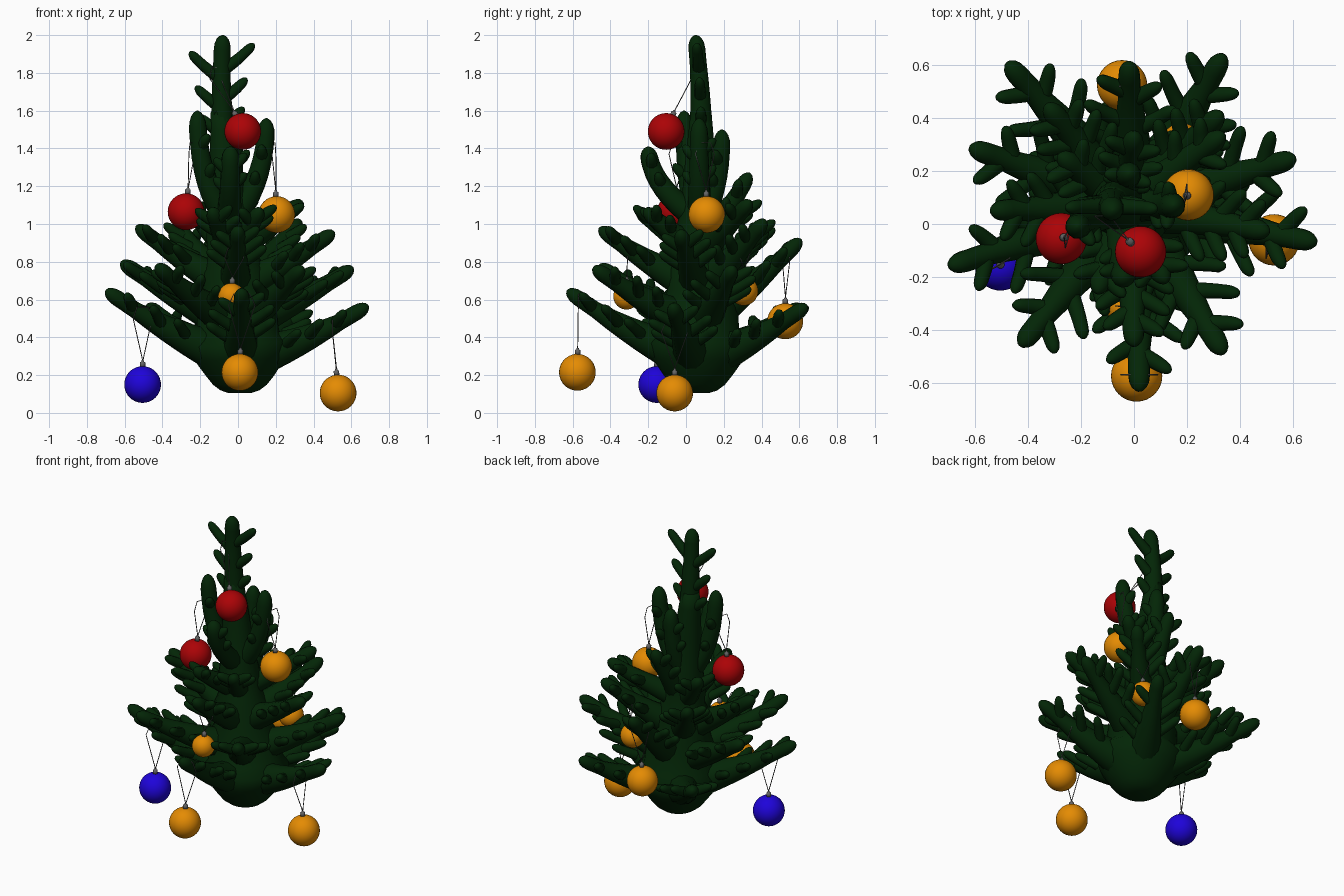
import bpy, bmesh, math
from mathutils import Vector as V

if "Cube" in bpy.data.objects:
    bpy.data.objects.remove(bpy.data.objects["Cube"])

def material(name, rgb):
    m = bpy.data.materials.new(name)
    m.diffuse_color = (*rgb, 1)
    m.use_nodes = True
    m.node_tree.nodes["Principled BSDF"].inputs["Base Color"].default_value = m.diffuse_color
    return m

GREEN = material("dark_green", (0.001, 0.019, 0.002))
RED = material("red", (0.41, 0.001, 0.002))
GOLD = material("golden_orange", (0.78, 0.26, 0.001))
BLUE = material("blue", (0.013, 0.001, 0.70))
GREY = material("grey_metal", (0.13, 0.13, 0.13))

def finish(bm, name, mat):
    bmesh.ops.recalc_face_normals(bm, faces=bm.faces)
    for f in bm.faces:
        f.smooth = True
    me = bpy.data.meshes.new(name)
    bm.to_mesh(me)
    bm.free()
    me.materials.append(mat)
    ob = bpy.data.objects.new(name, me)
    bpy.context.collection.objects.link(ob)
    return ob

def bezier(a, b, c, u):
    return a * (1 - u) ** 2 + b * 2 * u * (1 - u) + c * u * u

def tube(bm, pts, radii, sides=12):
    """Sweep a circle of varying radius along a path and close both ends."""
    rings, ref = [], None
    for i, p in enumerate(pts):
        t = (pts[min(i + 1, len(pts) - 1)] - pts[max(i - 1, 0)]).normalized()
        if ref is None:
            ref = t.orthogonal()
        ref = (ref - t * ref.dot(t)).normalized()
        other = t.cross(ref)
        rings.append([bm.verts.new(p + (ref * math.cos(k * math.tau / sides)
                      + other * math.sin(k * math.tau / sides)) * radii[i]) for k in range(sides)])
    for r, s in zip(rings, rings[1:]):
        for k in range(sides):
            bm.faces.new((r[k], r[(k + 1) % sides], s[(k + 1) % sides], s[k]))
    bm.faces.new(rings[0])
    bm.faces.new(rings[-1])

def limb(bm, a, b, c, r0, r1, n=9, sides=12):
    """Tapering curved limb with a rounded tip."""
    us = [i / n for i in range(n)]
    length = (c - a).length
    cap = min(0.45, r1 * 1.6 / length)
    us = [u for u in us if u < 1 - cap] + [1 - cap * k for k in (1, 0.6, 0.3, 0.1, 0)]
    rad = []
    for u in us:
        r = r0 + (r1 - r0) * min(1, u * 1.25) ** 0.8
        if u > 1 - cap:
            r *= math.sqrt(max(0.01, 1 - ((u - 1 + cap) / cap) ** 2))
        rad.append(r)
    tube(bm, [bezier(a, b, c, u) for u in us], rad, sides)

def frond(name, a, b, c, side, r0, r1, twigs, lift=0.1):
    """Branch with finger-like twigs fanned out on both sides."""
    bm = bmesh.new()
    limb(bm, a, b, c, r0, r1)
    for u, size in twigs:
        for s in (-1, 1):
            v = u + 0.03 * s
            p = bezier(a, b, c, v)
            t = (bezier(a, b, c, v + 0.02) - p).normalized()
            up = t.cross(side).normalized()
            if up.z < 0:
                up = -up
            mid = p + (t * 0.5 + side * s * 0.85 + up * lift) * size * 0.5
            tip = p + (t * 0.72 + side * s * 0.85 + up * lift * 2) * size
            limb(bm, p, mid, tip, 0.036, 0.027, 5, 9)
    return finish(bm, name, GREEN)

# Trunk: bowl-shaped foot, flaring a little under every tier
bm = bmesh.new()
profile = [(0.105, 0.06), (0.12, 0.105), (0.15, 0.145), (0.2, 0.185), (0.28, 0.24), (0.36, 0.27),
           (0.42, 0.22), (0.56, 0.21), (0.64, 0.17), (0.75, 0.175), (0.84, 0.13), (0.95, 0.13),
           (1.1, 0.10), (1.3, 0.085), (1.5, 0.065), (1.6, 0.055)]

def axis(z):
    return V((0.01 - 0.10 * max(0, (z - 0.3) / 1.3), 0.06 + 0.02 * z / 1.6, z))

tube(bm, [axis(z) for z, r in profile], [r for z, r in profile], 20)
finish(bm, "trunk", GREEN)

# Crown: flat leader frond spreading in x
frond("crown", axis(1.3), V((-0.10, 0.09, 1.65)), V((-0.08, 0.05, 2.0)), V((1, 0, 0)), 0.075, 0.046,
      [(0.28, 0.14), (0.48, 0.16), (0.70, 0.20)], 0.0)

# Tiers: name, start height, base radius, sag, twigs (position, length), tips of the branches
LONG = [(0.36, 0.21), (0.55, 0.20), (0.77, 0.14)]
MID = [(0.42, 0.18), (0.60, 0.16), (0.78, 0.13)]
HIGH = [(0.5, 0.14), (0.76, 0.12)]
tiers = [
    ("lowest_branch", 0.28, 0.14, 0.07, LONG, [(0.02, -0.63, 0.65), (0.69, -0.07, 0.57),
     (-0.70, -0.16, 0.65), (0.34, 0.64, 0.57), (-0.48, 0.61, 0.57)]),
    ("lower_branch", 0.47, 0.125, 0.05, LONG, [(0.34, -0.49, 0.77), (-0.43, -0.46, 0.78),
     (0.61, 0.25, 0.77), (-0.62, 0.29, 0.80), (-0.02, 0.61, 0.92)]),
    ("middle_branch", 0.66, 0.11, 0.04, MID, [(0.0, -0.46, 0.98), (0.51, -0.03, 0.96),
     (-0.54, 0.05, 0.99), (-0.33, 0.45, 1.0), (0.33, 0.42, 1.02)]),
    ("upper_branch", 0.86, 0.085, 0.03, HIGH, [(0.34, 0.34, 1.12), (-0.28, 0.26, 1.12),
     (0.0, 0.34, 1.27), (0.12, -0.22, 1.08), (-0.14, -0.26, 1.08)]),
    ("steep_branch", 1.02, 0.07, -0.02, [(0.45, 0.10), (0.7, 0.10)],
     [(0.15, 0.07, 1.56), (-0.215, -0.01, 1.60), (-0.04, -0.20, 1.41), (-0.02, 0.19, 1.50)]),
]
for name, z0, r0, sag, twigs, tips in tiers:
    for i, tip in enumerate(tips):
        a, c = axis(z0), V(tip)
        out = V((c.x - a.x, c.y - a.y, 0))
        side = V((-out.y, out.x, 0)).normalized()
        b = (a + c) / 2 - V((0, 0, sag))
        r1 = 0.042
        if name == "steep_branch":
            b, r1 = V((c.x, c.y, a.z + 0.18)), 0.048
        frond(f"{name}_{i + 1}", a, b, c, side, r0, r1, twigs)

# Ornaments: ball centre, radius, colour, hook point on the branch, loop spread direction
ornaments = [
    ((0.025, -0.105, 1.49), 0.097, RED, (-0.12, 0.03, 1.82), (0.03, 0, 0)),
    ((-0.275, -0.055, 1.065), 0.097, RED, (-0.245, -0.04, 1.42), (0.015, 0.05, 0)),
    ((0.205, 0.11, 1.05), 0.097, GOLD, (0.19, 0.10, 1.42), (0.01, 0.05, 0)),
    ((-0.035, -0.315, 0.617), 0.07, GOLD, (-0.02, -0.31, 0.87), (0.05, 0, 0)),
    ((0.01, -0.575, 0.215), 0.097, GOLD, (0.02, -0.57, 0.62), (0.07, 0, 0)),
    ((0.53, -0.06, 0.105), 0.097, GOLD, (0.50, -0.06, 0.48), (0, 0.07, 0)),
    ((-0.505, -0.155, 0.15), 0.097, BLUE, (-0.505, -0.15, 0.55), (0.05, 0.03, 0)),
    ((-0.045, 0.525, 0.485), 0.095, GOLD, (-0.03, 0.53, 0.86), (0.05, 0.02, 0)),
    ((0.18, 0.305, 0.645), 0.077, GOLD, (0.20, 0.31, 0.90), (0.04, -0.03, 0)),
]
for i, (centre, r, mat, hook, spread) in enumerate(ornaments):
    centre, hook, spread = V(centre), V(hook), V(spread)
    lean = (hook - centre).normalized()
    bm = bmesh.new()
    bmesh.ops.create_uvsphere(bm, u_segments=32, v_segments=20, radius=r)
    finish(bm, f"ball_{i + 1}", mat).location = centre
    # Metal cap
    bm = bmesh.new()
    top = centre + lean * (r + 0.032)
    tube(bm, [centre + lean * (r - 0.004), centre + lean * (r + 0.02),
              centre + lean * (r + 0.024), top], [0.015, 0.015, 0.008, 0.006], 12)
    finish(bm, f"ball_cap_{i + 1}", GREY)
    # Hanging string looped over the branch
    bm = bmesh.new()
    low = hook - V((0, 0, 0.05))
    tube(bm, [top, low - spread, hook - spread * 0.6 + V((0, 0, 0.01)),
              hook + spread * 0.6 + V((0, 0, 0.01)), low + spread, top + V((0.002, 0, 0))],
         [0.0025] * 6, 6)
    finish(bm, f"ball_string_{i + 1}", GREY)
